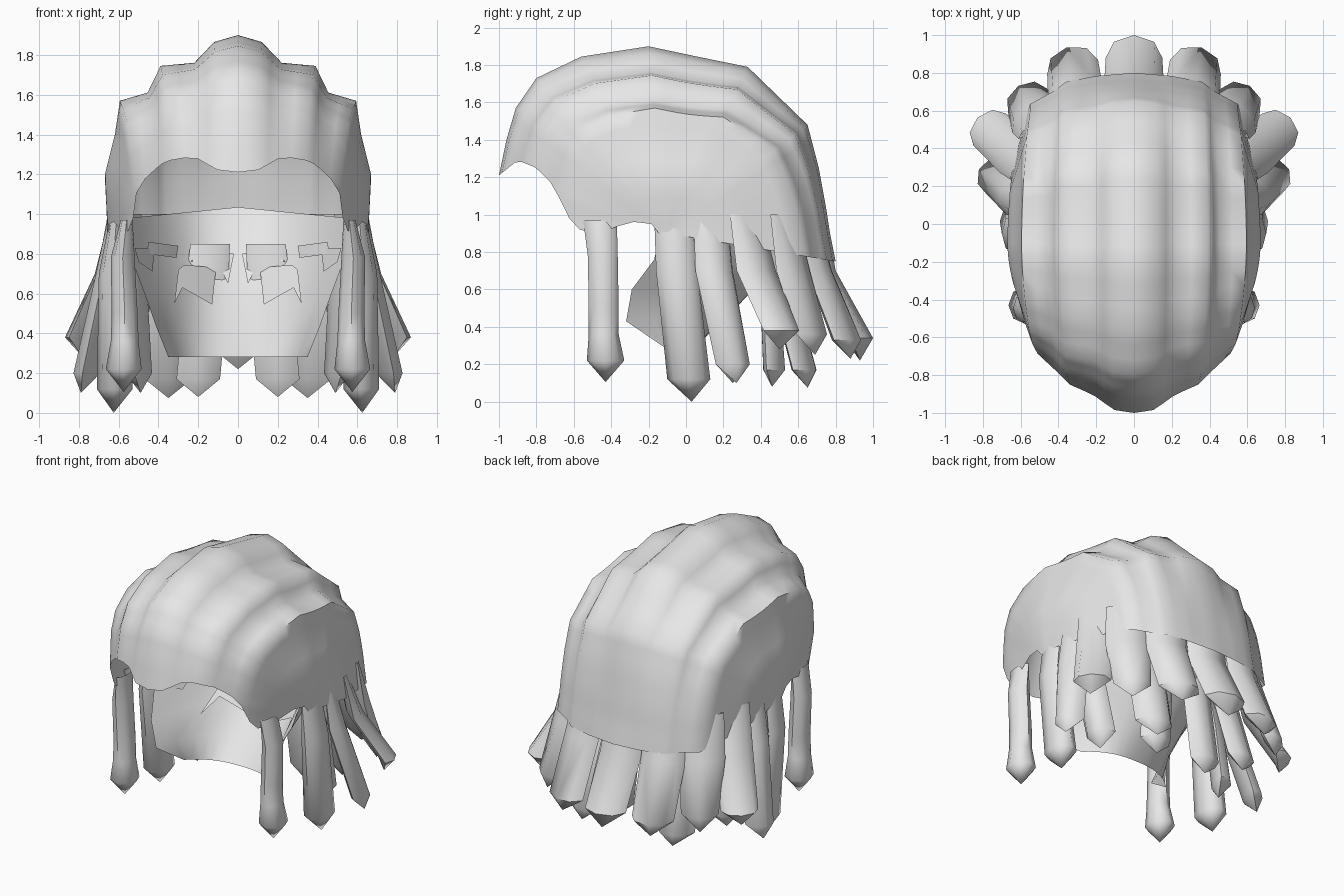
import bpy, bmesh, math
from mathutils import Vector

if "Cube" in bpy.data.objects:
    bpy.data.objects.remove(bpy.data.objects["Cube"])

mat = bpy.data.materials.new("light_grey")
mat.diffuse_color = (0.8, 0.8, 0.8, 1)
mat.use_nodes = True
mat.node_tree.nodes["Principled BSDF"].inputs["Base Color"].default_value = mat.diffuse_color


def finish(name, bm, angle=50):
    bmesh.ops.remove_doubles(bm, verts=bm.verts, dist=0.0005)
    bmesh.ops.recalc_face_normals(bm, faces=bm.faces)
    me = bpy.data.meshes.new(name)
    bm.to_mesh(me)
    bm.free()
    me.materials.append(mat)
    ob = bpy.data.objects.new(name, me)
    bpy.context.collection.objects.link(ob)
    bpy.ops.object.select_all(action='DESELECT')
    ob.select_set(True)
    bpy.context.view_layer.objects.active = ob
    bpy.ops.object.shade_smooth_by_angle(angle=math.radians(angle))
    return ob


def skin(bm, rows, closed):
    """Join rows of points with quads."""
    vs = [[bm.verts.new(p) for p in r] for r in rows]
    n = len(rows[0])
    for a, b in zip(vs, vs[1:]):
        for i in range(n if closed else n - 1):
            j = (i + 1) % n
            bm.faces.new((a[i], a[j], b[j], b[i]))


def interp(table, v):
    for (a, p), (b, q) in zip(table, table[1:]):
        if v <= b:
            return p + (q - p) * max(0, (v - a) / (b - a))
    return table[-1][1]


def dense(pts, n):
    """Insert points evenly between the given ones."""
    out = [Vector(a).lerp(Vector(b), k / n) for a, b in zip(pts, pts[1:]) for k in range(n)]
    return out + [Vector(pts[-1])]


# Hair cap: centre profile (y, z) from nape to forehead, shrunk towards each ear
PROFILE = dense([(.8, .75), (.77, .9), (.75, 1.03), (.71, 1.25), (.65, 1.48), (.33, 1.79),
                 (.06, 1.845), (-.2, 1.9), (-.56, 1.845), (-.8, 1.73), (-.91, 1.57),
                 (-.96, 1.4), (-1, 1.21), (-.99, 1.05), (-.98, .9)], 3)
PIVOT = Vector((-.1, .9))
# Strips (x, scale) across the crown, the forehead and the nape
CROWN = dense([(0, 1), (.12, .965), (.22, .86), (.39, .845), (.455, .71), (.595, .67),
               (.62, .5), (.67, .3), (.66, .1), (.65, 0)], 2)
FRONT = dense([(0, 1), (.1, .99), (.2, .94), (.33, .86), (.41, .78), (.5, .65),
               (.55, .53), (.6, .3), (.64, .1), (.65, 0)], 2)
BACK = dense([(0, 1), (.12, .99), (.2, .985), (.36, .95), (.42, .9), (.55, .82),
              (.6, .62), (.65, .4), (.66, .15), (.65, 0)], 2)
# Front edge height along y: widow's peak, temple, ear gap
RIM = [(-1, 1.21), (-.9, 1.29), (-.8, 1.25), (-.7, 1.15), (-.66, 1.02), (-.55, .9),
       (-.5, .82), (-.39, .82), (-.36, .97), (-.18, .95), (-.14, .84)]


def strip(i, side):
    col, cut = [], None
    for q in PROFILE:
        d = q - PIVOT
        k = (d.x / d.length) ** 2
        x, s = CROWN[i].lerp(FRONT[i] if d.x < 0 else BACK[i], k)
        p = Vector((x * side, PIVOT.x + d.x * s, PIVOT.y + d.y * s))
        if cut is None and col and p.y < -.12 and p.z < interp(RIM, p.y):
            a = col[-1]
            f, g = a.z - interp(RIM, a.y), interp(RIM, p.y) - p.z
            cut = a.lerp(p, max(0, f) / (max(0, f) + g))
        col.append(cut if cut is not None else p)
    return col


n = len(CROWN)
bm = bmesh.new()
skin(bm, [strip(i, -1) for i in range(n - 1, 0, -1)] + [strip(i, 1) for i in range(n)], False)
finish("hair_cap", bm, 60)

# Inner nape panel: z, half width, side y, centre y
PANEL = [(.28, .35, -.1, .03), (.43, .41, -.32, .2), (.6, .47, -.29, .36),
         (.76, .53, -.17, .5), (1.0, .59, -.12, .62)]


def panel_point(u, z):
    hw, ys, yc = (interp([(r[0], r[k]) for r in PANEL], z) for k in (1, 2, 3))
    return Vector((u * hw, yc + (ys - yc) * abs(u) ** 2.6, z))


bm = bmesh.new()
rows = []
for r in PANEL:
    row = [panel_point(i / 8, r[0]) for i in range(-8, 9)]
    if r[0] == 1.0:
        for p in row:
            p.z = 1.035 - .1 * abs(p.x)
    rows.append(row)
skin(bm, rows, False)
finish("nape_panel", bm)


# Hanging locks: tubes bulging outwards, flatter inside, with a pointed end
def lock(name, path, widths, depths, angle, inner=.3):
    for side in ((1, -1) if path[0][0] else (1,)):
        a = math.radians(angle)
        out = Vector((math.cos(a), math.sin(a), 0))
        tan = Vector((-out.y, out.x, 0))
        rows = []
        for p, w, d in zip(path, widths, depths):
            row = []
            for i in range(8):
                s = math.sin(math.pi * i / 4)
                q = Vector(p) + tan * (w * math.cos(math.pi * i / 4))
                q += out * (d * s * (1 if s > 0 else inner))
                row.append(Vector((q.x * side, q.y, q.z)))
            rows.append(row)
        bm = bmesh.new()
        skin(bm, rows, True)
        finish(name + ("_right" if side > 0 else "_left"), bm)


lock("temple_lock",
     [(.56, -.46, .97), (.58, -.445, .78), (.57, -.44, .5), (.57, -.44, .36),
      (.575, -.43, .22), (.575, -.43, .105)],
     [.09, .08, .08, .08, .1, 0], [.03, .06, .065, .07, .09, 0], 0, 1)

D = [.03, .08, .09, 0]
lock("ear_lock", [(.61, -.07, 1.0), (.63, -.05, .7), (.62, .015, .12), (.625, .03, 0)],
     [.1, .11, .115, 0], [.03, .07, .09, 0], 0, 1)
lock("side_lock", [(.60, .13, 1.0), (.63, .15, .7), (.74, .25, .2), (.79, .27, .1)],
     [.1, .11, .1, 0], D, 25)
lock("rear_side_lock", [(.57, .32, 1.0), (.61, .37, .7), (.765, .5, .38), (.78, .5, .28)],
     [.12, .14, .12, 0], D, 45)
lock("corner_lock", [(.5, .52, 1.0), (.52, .56, .7), (.565, .655, .36), (.59, .69, .25)],
     [.13, .145, .12, 0], D, 58)
lock("back_lock", [(.29, .64, 1.0), (.31, .69, .7), (.325, .83, .33), (.34, .88, .23)],
     [.14, .15, .14, 0], [.05, .09, .11, 0], 74)
lock("centre_back_lock", [(0, .69, 1.0), (0, .71, .7), (0, .88, .34), (0, .93, .22)],
     [.15, .16, .15, 0], [.06, .09, .12, 0], 90)

# Shorter second layer under the outer locks
lock("under_lock_outer", [(.5, .12, .85), (.5, .17, .6), (.48, .25, .2), (.49, .25, .1)],
     [.09, .1, .1, 0], D, 25)
lock("under_lock_middle", [(.3, .46, .85), (.32, .5, .6), (.35, .61, .17), (.35, .65, .075)],
     [.12, .13, .125, 0], D, 72)
lock("under_lock_inner", [(.14, .42, .85), (.16, .42, .6), (.2, .44, .17), (.2, .46, .08)],
     [.1, .11, .11, 0], D, 85)

# Small lock roots showing through the panel
ROOTS = [[(.11, .73), (.27, .745), (.3, .72), (.32, .55), (.28, .63), (.13, .545)],
         [(.02, .8), (.16, .82), (.24, .76), (.13, .78), (.1, .75), (.05, .65)],
         [(.3, .84), (.45, .86), (.46, .80), (.31, .78)],
         [(.42, .83), (.52, .83), (.5, .76), (.43, .71)]]
bm = bmesh.new()
for side in (1, -1):
    for poly in ROOTS:
        pts = []
        for x, z in poly:
            hw = interp([(r[0], r[1]) for r in PANEL], z)
            p = panel_point(side * x / hw, z)
            pts.append(bm.verts.new((p.x, p.y - .03, z)))
        bm.faces.new(pts)
finish("lock_roots", bm)
